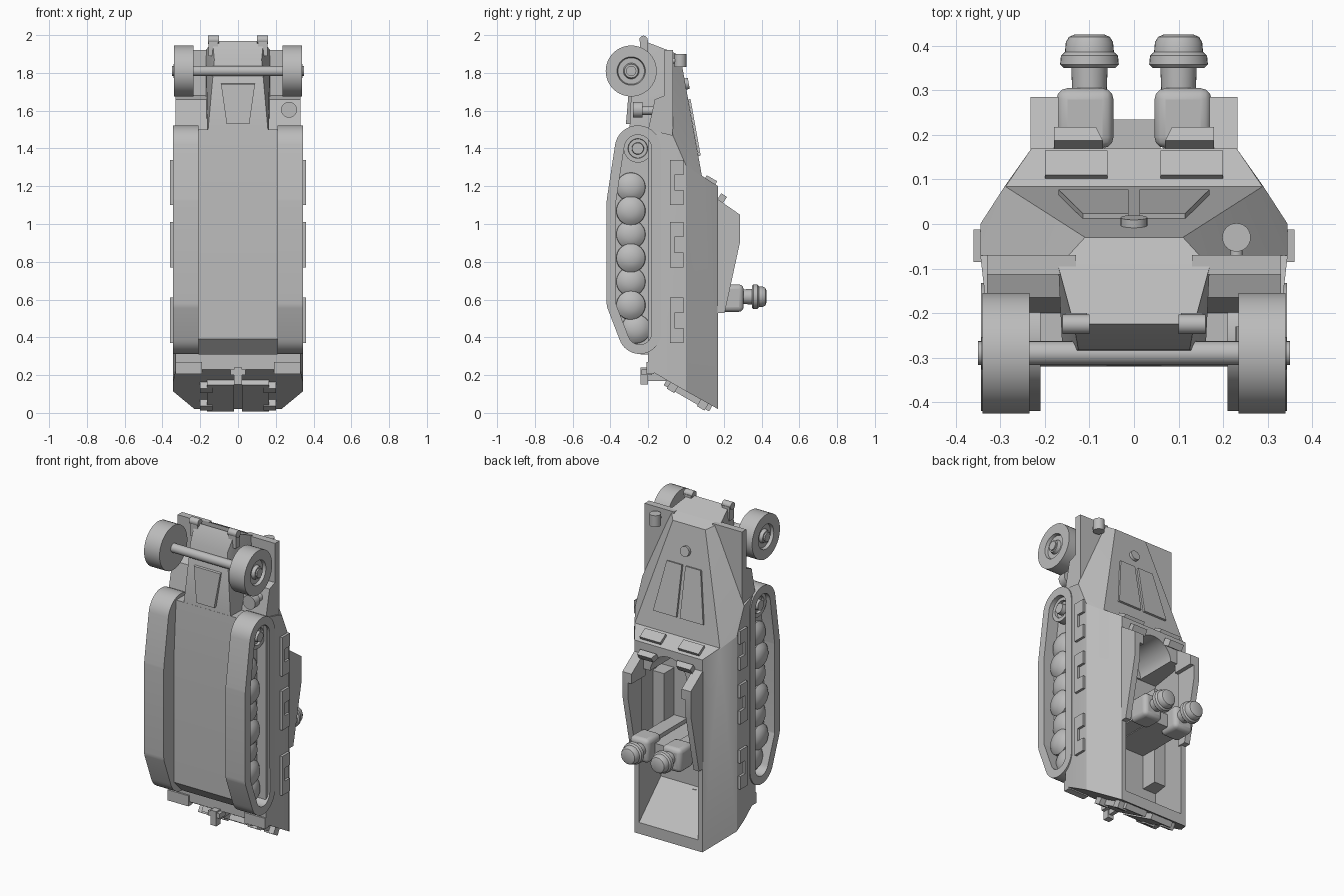
import bpy, bmesh, math
from mathutils import Vector, geometry

cube = bpy.data.objects.get("Cube")
if cube:
    bpy.data.objects.remove(cube, do_unlink=True)

GREY = bpy.data.materials.new("plain_grey")
GREY.use_nodes = True
GREY.diffuse_color = (0.5, 0.5, 0.5, 1)
GREY.node_tree.nodes["Principled BSDF"].inputs["Base Color"].default_value = (0.5, 0.5, 0.5, 1)


def finish(name, bm):
    bmesh.ops.recalc_face_normals(bm, faces=bm.faces[:])
    mesh = bpy.data.meshes.new(name)
    bm.to_mesh(mesh)
    bm.free()
    mesh.materials.append(GREY)
    ob = bpy.data.objects.new(name, mesh)
    bpy.context.collection.objects.link(ob)
    return ob


def hull(name, pts, mirror=False):
    """Faceted solid wrapped around a few corner points."""
    pts = list(pts)
    if mirror:
        pts += [(-x, y, z) for x, y, z in pts]
    bm = bmesh.new()
    for p in pts:
        bm.verts.new(p)
    bmesh.ops.convex_hull(bm, input=bm.verts[:])
    loose = [v for v in bm.verts if not v.link_faces]
    bmesh.ops.delete(bm, geom=loose, context='VERTS')
    bmesh.ops.dissolve_limit(bm, angle_limit=0.01, verts=bm.verts[:], edges=bm.edges[:])
    return finish(name, bm)


def prism(name, x0, x1, yz):
    return hull(name, [(x, y, z) for x in (x0, x1) for y, z in yz])


def box(name, x, y, z):
    return prism(name, x[0], x[1], [(a, b) for a in y for b in z])


def slab(name, xa, xb, a, b, t):
    """Plate along the line a-b in side profile, raised by t."""
    d = (Vector(b) - Vector(a)).normalized()
    n = Vector((-d.y, d.x)) * t
    pts = []
    for xs, p in ((xa, a), (xb, b)):
        for x in xs:
            pts += [(x, p[0], p[1]), (x, p[0] + n.x, p[1] + n.y)]
    return hull(name, pts)


def lathe(name, base, axis, profile, n=32):
    """Turned part: profile holds (distance along axis, radius)."""
    q = Vector(axis).to_track_quat('Z', 'Y')
    bm = bmesh.new()
    rings = []
    for t, r in profile:
        rings.append([bm.verts.new(Vector(base) + q @ Vector(
            (r * math.cos(i * math.tau / n), r * math.sin(i * math.tau / n), t)))
            for i in range(n)])
    for a, b in zip(rings, rings[1:]):
        for i in range(n):
            bm.faces.new((a[i], a[i - 1], b[i - 1], b[i]))
    bm.faces.new(rings[0])
    bm.faces.new(rings[-1])
    return finish(name, bm)


def cyl(name, base, axis, r, length, n=24):
    return lathe(name, base, axis, [(0, r), (length, r)], n)


def cut(targets, cutter):
    cutter.hide_render = True
    for ob in targets:
        mod = ob.modifiers.new("cut", 'BOOLEAN')
        mod.operation, mod.object, mod.solver = 'DIFFERENCE', cutter, 'EXACT'
        bpy.context.view_layer.update()
        ev = ob.evaluated_get(bpy.context.evaluated_depsgraph_get())
        mesh = bpy.data.meshes.new_from_object(ev)
        ob.modifiers.clear()
        ob.data = mesh
    bpy.data.objects.remove(cutter, do_unlink=True)


# Main hull, hollow from above with a round gun well at the front of the opening
upper = hull("upper_hull", [(.23, .17, 1.2), (.29, .085, 1.25), (.345, 0, 1.31),
                            (.23, .17, .02), (.345, 0, .115)], True)
lower = hull("lower_hull", [(.345, 0, 1.31), (.345, -.07, 1.47), (.33, -.2, 1.5), (.345, 0, .115),
                            (.345, -.07, .155), (.33, -.2, .23)], True)
body = [upper, lower]
cut(body, hull("cavity", [(.195, .2, .07), (.195, .2, 1.04), (.24, -.1, 1.04), (.24, -.1, .26)], True))
cut(body, cyl("gun_well", (0, -.09, 1.03), (0, 1, 0), .125, .3, 40))

# Engine hood, nose and belly
hull("hood", [(.11, -.03, 1.89), (.165, -.09, 1.92), (.29, .085, 1.25), (.345, 0, 1.31),
              (.345, -.07, 1.47), (.16, -.09, 1.4)], True)
hull("nose", [(.11, -.03, 1.89), (.17, -.095, 1.92), (.135, -.225, 1.97), (.125, -.282, 1.87),
              (.17, -.09, 1.4), (.16, -.3, 1.48)], True)
hull("belly", [(.21, -.15, 1.5), (.21, -.3, 1.5), (.21, -.32, 1.17), (.21, -.32, .39),
               (.21, -.24, .31), (.21, -.15, .31)], True)
hull("axle_bracket", [(.09, -.26, 1.75), (.09, -.3, 1.74), (.06, -.318, 1.53), (.06, -.28, 1.53)], True)
cyl("filler_cap", (0, -.01, 1.74), (0, 1, .18), .03, .025)

# Front axle with wheels
cyl("front_axle", (-.35, -.29, 1.81), (1, 0, 0), .027, .7)
TYRE = [(.235, .1), (.235, .135), (.34, .135), (.34, .075), (.322, .07), (.322, .042), (.342, .036), (.342, .03)]
LOOP = [(-.255, 1.40, .122), (-.245, .425, .113), (-.34, 1.12, .08), (-.34, .58, .08)]


def track_outline(inset):
    pts = [Vector((y + (r - inset) * math.cos(a * math.tau / 40), z + (r - inset) * math.sin(a * math.tau / 40)))
           for y, z, r in LOOP for a in range(40)]
    return [pts[i] for i in geometry.convex_hull_2d(pts)]


for s, side in ((1, "left"), (-1, "right")):
    def sx(a, b):
        return (s * a, s * b)

    ax = (s, 0, 0)
    lathe(side + "_front_wheel", (0, -.29, 1.81), ax, TYRE, 40)

    # Track loop with a pocket for the running gear
    track = prism(side + "_track", s * .21, s * .343, track_outline(0))
    cut([track], prism("pocket", s * .27, s * .4, track_outline(.05)))
    for i in range(7):
        out = .328 if i % 2 else .31
        y = -.265 if i == 6 else -.292
        lathe(side + "_road_wheel", (0, y, 1.195 - i * .125), ax,
              [(.265, .078), (out - .03, .076), (out - .012, .055), (out - .003, .03), (out, .01)])
    lathe(side + "_drive_wheel", (0, -.255, 1.40), ax,
          [(.265, .075), (.315, .075), (.315, .052), (.3, .05), (.3, .032), (.33, .03)])

    # Fender, mudguard, front hook, cab visor and hood panel
    box(side + "_fender", sx(.13, .33), (-.113, -.07), (1.6, 1.92))
    prism(side + "_mudguard", s * .15, s * .33,
          [(-.07, 1.66), (-.113, 1.68), (-.165, 1.66), (-.2, 1.5), (-.07, 1.47)])
    cyl(side + "_hook_roller", (s * .1, -.225, 1.975), ax, .022, .06)
    box(side + "_hook_plate", sx(.105, .155), (-.243, -.2), (1.89, 1.975))
    slab(side + "_cab_visor", sx(.06, .2), sx(.06, .2), (.155, 1.209), (.1, 1.241), -.02)
    slab(side + "_hood_panel", sx(.012, .17), sx(.012, .115), (.066, 1.36), (.012, 1.66), -.012)

    # Bracket-shaped stowage racks along the flank
    for z in (.37, .77, 1.1):
        box(side + "_rack_rail", sx(.32, .36), (-.085, -.06), (z, z + .24))
        for end in (z, z + .16):
            box(side + "_rack_end", sx(.32, .36), (-.07, -.012), (end, end + .08))

    # Rear doors, hinges and bumpers
    slab(side + "_rear_door", sx(.02, .165), sx(.02, .165), (.14, .039), (-.1, .178), .036)
    for y in (.1, -.06):
        slab(side + "_door_hinge", sx(.135, .2), sx(.135, .2), (y + .02, .108 - .58 * y),
             (y - .02, .132 - .58 * y), .044)
    box(side + "_rear_bumper", sx(.19, .33), (-.21, -.17), (.205, .27))

    # Gun shield wing with a low lip, and interior bench
    prism(side + "_shield_wall", s * .195, s * .232,
          [(.15, 1.13), (.17, 1.13), (.285, 1.05), (.285, .9), (.205, .53), (.15, .53)])
    prism(side + "_shield_front", s * .17, s * .21,
          [(.15, 1.13), (.17, 1.13), (.285, 1.05), (.285, .99), (.15, .99)])
    slab(side + "_shield_lip", sx(.07, .18), sx(.085, .18), (.165, 1.13), (.195, 1.11), .04)
    box(side + "_bench", sx(.15, .25), (-.11, 0), (.35, .95))

    # Standing crew member
    cx = s * .11
    torso = box(side + "_crew_torso", (cx - .064, cx + .064), (.17, .305), (.535, .68))
    bev = torso.modifiers.new("rounding", 'BEVEL')
    bev.width, bev.segments = .025, 3
    box(side + "_crew_legs", (cx - .045, cx + .045), (-.1, .2), (.56, .66))
    lathe(side + "_crew_head", (s * .1, .28, .615), (0, 1, 0), [(0, .038), (.1, .042)])
    lathe(side + "_crew_helmet", (s * .1, .35, .615), (0, 1, 0),
          [(0, .058), (.008, .066), (.028, .064), (.036, .055), (.058, .053), (.07, .046), (.075, .034)])

# Seat block between the crew
box("crew_seat", (-.1, .06), (-.11, .235), (.56, .64))

# Lamp on the fender, horn below it, tow hook at the rear
cyl("lamp", (.23, -.03, 1.83), (0, 0, 1), .032, .07)
cyl("lamp_stem", (.23, -.09, 1.865), (0, 1, 0), .014, .05)
cyl("horn", (.27, -.28, 1.605), (0, 1, 0), .042, .05)
cyl("horn_stem", (.27, -.24, 1.6), (0, 1, 0), .022, .15)
box("tow_hook", (-.02, .02), (-.24, -.2), (.15, .24))
box("tow_hook_bar", (-.04, .04), (-.235, -.18), (.2, .23))
box("door_post", (-.012, .012), (-.2, -.08), (.17, .25))

# Crisp edges with smooth curved faces
for ob in bpy.context.scene.objects:
    if ob.type == 'MESH':
        ob.data.shade_smooth()
        ob.data.set_sharp_from_angle(angle=math.radians(30))
